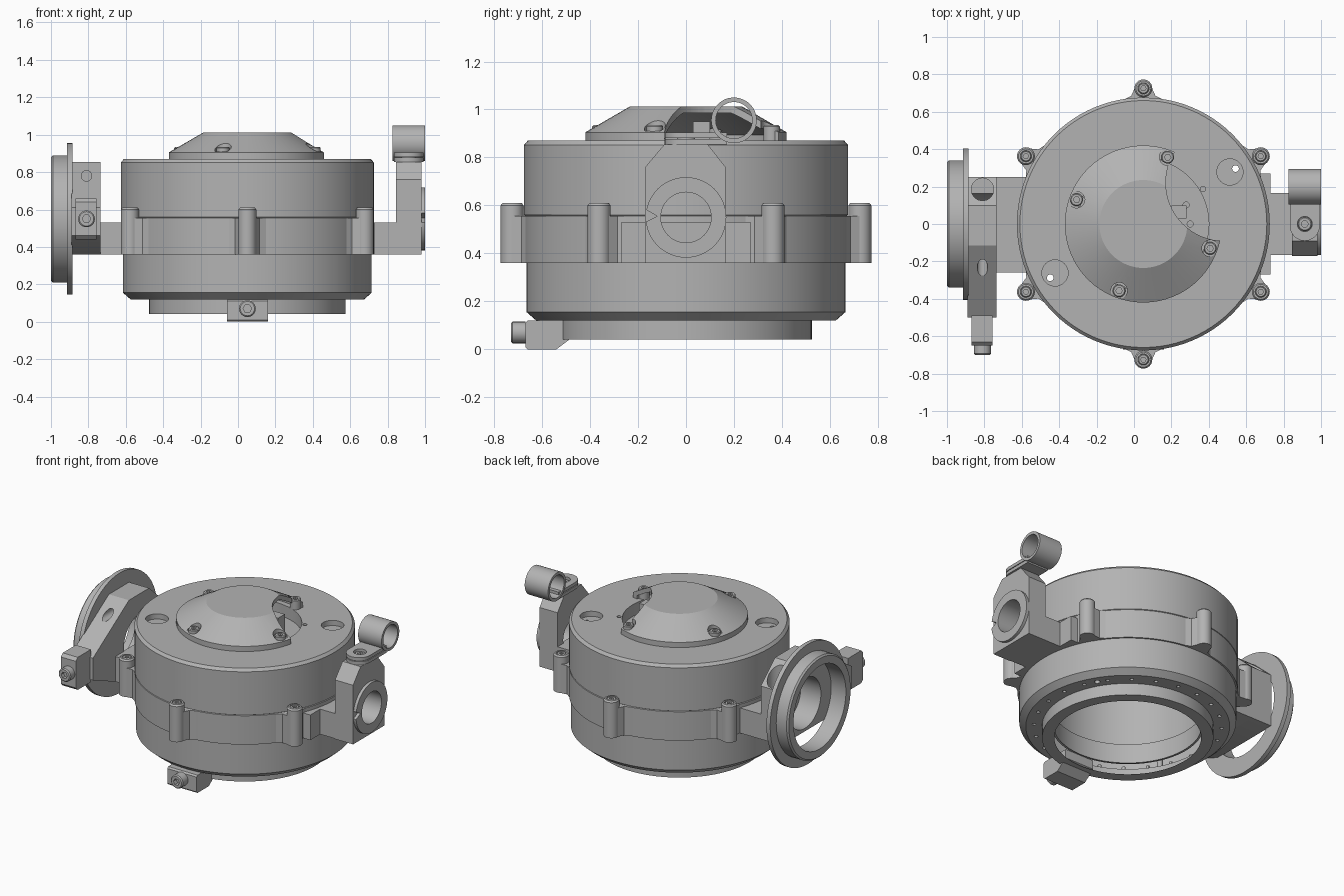
import bpy, bmesh, math
from mathutils import Vector

cube = bpy.data.objects.get("Cube")
if cube:
    bpy.data.objects.remove(cube, do_unlink=True)

GREY = bpy.data.materials.new("machined grey")
GREY.use_nodes = True
GREY.diffuse_color = (0.45, 0.45, 0.45, 1)
GREY.node_tree.nodes["Principled BSDF"].inputs["Base Color"].default_value = GREY.diffuse_color
CX = 0.05          # axis of the drum
MID = 0.55         # height of the side fittings


def make(name, bm):
    bmesh.ops.remove_doubles(bm, verts=bm.verts, dist=1e-5)
    bmesh.ops.recalc_face_normals(bm, faces=bm.faces)
    me = bpy.data.meshes.new(name)
    bm.to_mesh(me)
    bm.free()
    me.materials.append(GREY)
    ob = bpy.data.objects.new(name, me)
    bpy.context.collection.objects.link(ob)
    return ob


def lathe(name, profile, loc, direction=(0, 0, 1), seg=32, closed=False):
    """Turn (radius, height) points around an axis."""
    bm = bmesh.new()
    rot = Vector(direction).to_track_quat('Z', 'Y')
    rings = []
    for i in range(seg):
        a = 2 * math.pi * i / seg
        rings.append([bm.verts.new(rot @ Vector((r * math.cos(a), r * math.sin(a), h)) + Vector(loc))
                      for r, h in profile])
    n = len(profile)
    for i in range(seg):
        p, q = rings[i], rings[(i + 1) % seg]
        for j in range(n if closed else n - 1):
            k = (j + 1) % n
            bm.faces.new((p[j], q[j], q[k], p[k]))
    return make(name, bm)


def rod(name, r, length, loc, direction=(0, 0, 1), seg=32):
    return lathe(name, [(0, 0), (r, 0), (r, length), (0, length)], loc, direction, seg)


def prism(name, outline, axis, lo, hi):
    """Extrude an outline along x (y,z points), y (x,z) or z (x,y)."""
    bm = bmesh.new()

    def point(p, w):
        c = list(p)
        c.insert("xyz".index(axis), w)
        return bm.verts.new(c)
    a = [point(p, lo) for p in outline]
    b = [point(p, hi) for p in outline]
    bm.faces.new(a)
    bm.faces.new(b)
    for i in range(len(a)):
        k = (i + 1) % len(a)
        bm.faces.new((a[i], a[k], b[k], b[i]))
    return make(name, bm)


def box(name, x, y, z):
    return prism(name, [(x[0], y[0]), (x[1], y[0]), (x[1], y[1]), (x[0], y[1])], 'z', *z)


def cut(ob, *cutters):
    bpy.context.view_layer.objects.active = ob
    for c in cutters:
        m = ob.modifiers.new("cut", 'BOOLEAN')
        m.operation, m.solver, m.object = 'DIFFERENCE', 'EXACT', c
        bpy.ops.object.modifier_apply(modifier=m.name)
        bpy.data.objects.remove(c, do_unlink=True)
    return ob


def cap_screw(name, r, height, loc, direction=(0, 0, 1)):
    d = Vector(direction).normalized()
    b = r * 0.15
    ob = lathe(name, [(0, 0), (r, 0), (r, height - b), (r - b, height), (0, height)], loc, d, 24)
    return cut(ob, rod("socket", r * 0.5, height, Vector(loc) + d * height * 0.5, d, 6))


def polar(r, deg, z=0):
    a = math.radians(deg)
    return (CX + r * math.cos(a), r * math.sin(a), z)


# Hollow drum, open at the bottom, with a shallow well on top
drum = lathe("drum_housing", [
    (0.45, 0.04), (0.525, 0.04), (0.525, 0.12), (0.625, 0.12), (0.665, 0.155), (0.665, 0.36),
    (0.676, 0.36), (0.676, 0.555), (0.671, 0.558), (0.676, 0.561), (0.676, 0.852), (0.66, 0.87),
    (0.35, 0.87), (0.35, 0.79), (0, 0.79), (0, 0.75), (0.49, 0.75), (0.49, 0.26), (0.465, 0.26),
    (0.465, 0.12), (0.45, 0.12)], (CX, 0, 0), seg=96)
cut(drum,
    rod("pocket", 0.07, 0.1, polar(0.54, 31, 0.835)),
    rod("pocket", 0.07, 0.1, polar(0.54, 209, 0.835)),
    rod("through_hole", 0.018, 1.2, polar(0.575, 31, -0.1), seg=16),
    rod("through_hole", 0.018, 1.2, polar(0.575, 210, -0.1), seg=16),
    rod("top_hole", 0.014, 0.1, polar(0.37, 30.5, 0.82), seg=16),
    rod("well_hole", 0.016, 0.3, polar(0.25, 24, 0.7), seg=16),
    rod("well_hole", 0.016, 0.3, polar(0.25, 0, 0.7), seg=16))
# Ring of bolt holes underneath
for i in range(24):
    cut(drum, rod("bottom_hole", 0.012, 0.06, polar(0.575, 15 * i + 7.5, 0.1), seg=12))

# Six lugs with screws around the drum
for i in range(6):
    ang = 30 + 60 * i
    c = polar(0.725, ang)
    lathe("lug_%d" % i, [(0, 0.36), (0.048, 0.36), (0.048, 0.6), (0.04, 0.61), (0.03, 0.61),
                         (0.03, 0.59), (0, 0.59)], c, seg=24)
    cap_screw("lug_screw_%d" % i, 0.029, 0.02, (c[0], c[1], 0.588))
    d, t = Vector(polar(1, ang)) - Vector((CX, 0, 0)), Vector(polar(1, ang + 90)) - Vector((CX, 0, 0))
    pts = [(0.6, 0.1), (0.668, 0.1), (0.685, 0.065), (0.725, 0.047)]
    pts += [(r, -w) for r, w in reversed(pts)]
    prism("lug_web_%d" % i, [(Vector((CX, 0, 0)) + d * r + t * w).xy[:] for r, w in pts], 'z', 0.36, 0.555)

# Conical cover with a scooped opening
cover = lathe("cone_cover", [(0.385, 0.868), (0.42, 0.868), (0.42, 0.905), (0.235, 1.012), (0, 1.012),
                             (0, 0.985), (0.225, 0.985), (0.385, 0.893)], (CX, 0, 0), seg=64, closed=False)
lid_bm = bmesh.new()
lid_bm.from_mesh(cover.data)
bmesh.ops.holes_fill(lid_bm, edges=[e for e in lid_bm.edges if e.is_boundary], sides=4)
lid_bm.free()
bpy.data.objects.remove(cover, do_unlink=True)
cover = lathe("cone_cover", [(0.385, 0.868), (0.42, 0.868), (0.42, 0.905), (0.235, 1.012), (0, 1.012),
                             (0, 0.985), (0.225, 0.985), (0.385, 0.893), (0.385, 0.868)], (CX, 0, 0), seg=64)
cut(cover, rod("scoop", 0.31, 0.4, (0.48, 0.22, 0.8), seg=64))
for i in range(4):
    p = polar(0.38, 70 + 90 * i, 0.91)
    cut(cover, rod("screw_pocket", 0.044, 0.2, p))
    cap_screw("cover_screw_%d" % i, 0.034, 0.07, (p[0], p[1], 0.865))
box("inner_block", (0.2, 0.28), (0.03, 0.1), (0.78, 0.95))

# Clamp block under the front
block = prism("front_clamp", [(-0.67, 0.01), (-0.66, 0), (-0.54, 0), (-0.46, 0.06), (-0.46, 0.12),
                              (-0.66, 0.12), (-0.67, 0.11)], 'x', -0.06, 0.16)
cap_screw("front_clamp_screw", 0.045, 0.06, (0.05, -0.67, 0.07), (0, -1, 0))

# Arm on the left side, with a bored upright
prism("left_arm_foot", [(0.5, -0.27), (0.73, -0.27), (0.73, -0.165), (0.86, -0.165), (0.86, 0.165),
                        (0.73, 0.165), (0.73, 0.27), (0.5, 0.27)], 'z', 0.36, 0.53)
upright = prism("left_arm_upright", [(-0.17, 0.36), (0.165, 0.36), (0.165, 0.76), (0.09, 0.855),
                                     (-0.09, 0.855), (-0.17, 0.76)], 'x', 0.845, 0.98)
cut(upright, rod("bore", 0.105, 0.4, (0.8, 0, MID), (1, 0, 0), 48))
ring = lathe("left_arm_ring", [(0.105, 0), (0.168, 0), (0.168, 0.02), (0.105, 0.02), (0.105, 0)],
             (0.98, 0, MID), (1, 0, 0), 48)
cut(ring, prism("notch", [(-0.18, 0.525), (-0.12, 0.555), (-0.18, 0.59)], 'x', 0.97, 1.01))

# Hose clip on top of the arm
lathe("clip_loop", [(0.076, 0), (0.095, 0), (0.095, 0.175), (0.076, 0.175), (0.076, 0)],
      (0.825, 0.2, 0.955), (1, 0, 0), 48)
for name, z in (("clip_lower_tab", 0.855), ("clip_upper_tab", 0.882)):
    arc = [(0.913 + 0.08 * math.cos(a), 0.08 * math.sin(a) - 0.01)
           for a in (math.pi * (1 + i / 12) for i in range(13))]
    tab = prism(name, arc + [(0.993, 0.17), (0.833, 0.17)], 'z', z, z + 0.022)
    cut(tab, rod("tab_hole", 0.04, 0.1, (0.913, 0, z - 0.03)))
cap_screw("clip_screw", 0.038, 0.04, (0.913, 0, 0.85))

# Bracket on the right side with a sloping arm
box("right_bracket_foot", (-0.74, -0.5), (-0.26, 0.25), (0.36, 0.53))
bracket = prism("right_bracket", [(0.25, 0.36), (0.25, 0.72), (0.1, 0.855), (-0.115, 0.855),
                                  (-0.5, 0.61), (-0.5, 0.46), (-0.26, 0.36)], 'x', -0.89, -0.735)
cut(bracket, rod("bore", 0.17, 0.3, (-0.95, 0, MID), (1, 0, 0), 48),
    rod("arm_hole", 0.028, 0.3, (-0.81, -0.35, 0.78), (0, 1, 0)),
    rod("rear_pocket", 0.06, 0.3, (-0.81, 0.185, 0.6)))
prism("right_clamp", [(-0.65, 0.46), (-0.63, 0.44), (-0.49, 0.44), (-0.49, 0.66), (-0.63, 0.66),
                      (-0.65, 0.64)], 'x', -0.87, -0.757)
cap_screw("right_clamp_screw", 0.045, 0.05, (-0.81, -0.65, MID), (0, -1, 0))

# Round flange with its tube
lathe("right_flange", [(0.28, 0), (0.405, 0), (0.405, 0.028), (0.34, 0.028), (0.34, 0.105),
                       (0.33, 0.115), (0.28, 0.115), (0.28, 0)], (-0.885, 0, MID), (-1, 0, 0), 64)

# Smooth round surfaces, crisp edges
bpy.ops.object.select_all(action='DESELECT')
for ob in bpy.context.scene.objects:
    if ob.type == 'MESH' and GREY.name in ob.data.materials:
        ob.select_set(True)
        bpy.context.view_layer.objects.active = ob
bpy.ops.object.shade_smooth_by_angle(angle=math.radians(30))
